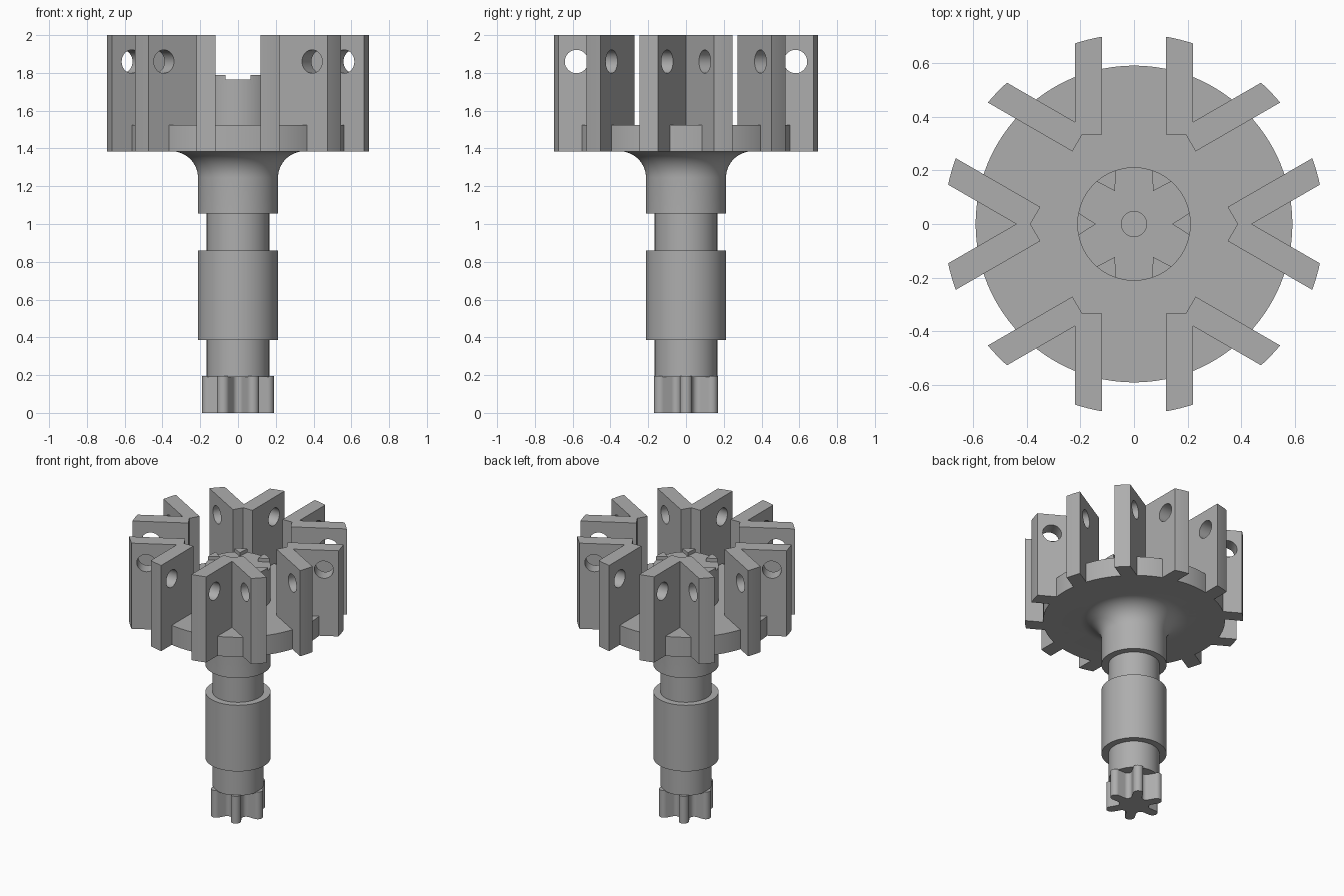
import bpy, bmesh, math
from mathutils import Matrix

if "Cube" in bpy.data.objects:
    bpy.data.objects.remove(bpy.data.objects["Cube"])

metal = bpy.data.materials.new("plain_grey")
metal.diffuse_color = (0.42, 0.42, 0.42, 1)
metal.use_nodes = True
metal.node_tree.nodes["Principled BSDF"].inputs["Base Color"].default_value = metal.diffuse_color


def finish(name, bm):
    """Turn a bmesh into a named, shaded object."""
    bmesh.ops.recalc_face_normals(bm, faces=bm.faces)
    mesh = bpy.data.meshes.new(name)
    bm.to_mesh(mesh)
    bm.free()
    mesh.materials.append(metal)
    obj = bpy.data.objects.new(name, mesh)
    bpy.context.collection.objects.link(obj)
    return obj


def smooth(obj):
    bpy.ops.object.select_all(action='DESELECT')
    obj.select_set(True)
    bpy.context.view_layer.objects.active = obj
    bpy.ops.object.shade_smooth_by_angle(angle=math.radians(30))


def prism(name, outline, z0, z1):
    bm = bmesh.new()
    face = bm.faces.new([bm.verts.new((x, y, z0)) for x, y in outline])
    ext = bmesh.ops.extrude_face_region(bm, geom=[face])
    top = [v for v in ext["geom"] if isinstance(v, bmesh.types.BMVert)]
    bmesh.ops.translate(bm, verts=top, vec=(0, 0, z1 - z0))
    return finish(name, bm)


def lathe(name, profile, steps=96):
    bm = bmesh.new()
    verts = [bm.verts.new((r, 0, z)) for r, z in profile]
    edges = [bm.edges.new(p) for p in zip(verts, verts[1:])]
    bmesh.ops.spin(bm, geom=verts + edges, cent=(0, 0, 0), axis=(0, 0, 1),
                   angle=2 * math.pi, steps=steps)
    bmesh.ops.remove_doubles(bm, verts=bm.verts, dist=1e-5)
    return finish(name, bm)


def turn(p, deg):
    a = math.radians(deg)
    return (p[0] * math.cos(a) - p[1] * math.sin(a),
            p[0] * math.sin(a) + p[1] * math.cos(a))


def arc(cx, cy, r, a0, a1, n):
    return [(cx + r * math.cos(math.radians(a0 + (a1 - a0) * i / n)),
             cy + r * math.sin(math.radians(a0 + (a1 - a0) * i / n)))
            for i in range(n + 1)]


def ring(obj, count=6):
    """Repeat an object around the vertical axis."""
    for k in range(1, count):
        dup = obj.copy()
        dup.name = f"{obj.name}_{k + 1}"
        dup.rotation_euler.z = 2 * math.pi * k / count
        bpy.context.collection.objects.link(dup)


# Turned shaft with flared neck, round plate and hub with a blind centre hole
R, G = 0.212, 0.166
profile = [(0, 0.19), (G, 0.19), (G, 0.385), (R, 0.385), (R, 0.86), (G, 0.86),
           (G, 1.055), (R, 1.055)]
profile += arc(R + 0.14, 1.245, 0.14, 180, 90, 14)
profile += [(0.592, 1.385), (0.592, 1.525), (R, 1.525), (R, 1.765),
            (0.047, 1.765), (0.047, 1.665), (0, 1.665)]
smooth(lathe("shaft_and_plate", profile))

# Six-lobed spline at the foot of the shaft
h, tip, rc, rho = 0.033, 0.19, 0.124, 0.029
lobe = arc(tip - h, 0, h, -90, 90, 12)
cx, cy = turn((rc, 0), 30)
valley = arc(cx, cy, rho, 270, 150, 8)
outline = [turn(p, 60 * k) for k in range(6) for p in lobe + valley]
smooth(prism("foot_spline", outline, 0, 0.195))

# Small raised wedges around the hub top
wedge = [(0.143, 0)] + arc(0, 0, R, -11.5, 11.5, 6)
ring(prism("hub_wedge", wedge, 1.74, 1.79))

# V bracket: one arm in its own axes, mirrored to make the other
v_in, v_out, rim = -0.22, -0.12, 0.71
arm = [(0.381, v_in)]
for i in range(7):
    v = v_in + (v_out - v_in) * i / 6
    arm.append((math.sqrt(rim * rim - v * v), v))
arm += [(0.335, v_out), (0.335, v_in * 0.88)]
upper = [turn(p, 30) for p in arm]
upper[0] = (upper[0][0], 0)
upper[-1] = (upper[-1][0], 0)
lower = [(x, -y) for x, y in reversed(upper[1:-1])]
bracket = prism("v_bracket", upper + lower, 1.385, 2.0)

# Cross holes through both arms
for side in (1, -1):
    x, y = turn((0.58, -0.17), 30)
    bm = bmesh.new()
    spin = Matrix.Rotation(math.radians(30 * side), 4, 'Z')
    bmesh.ops.create_cone(bm, cap_ends=True, segments=32, radius1=0.062,
                          radius2=0.062, depth=0.16,
                          matrix=Matrix.Translation((x, y * side, 1.86)) @ spin
                          @ Matrix.Rotation(math.pi / 2, 4, 'X'))
    cutter = finish("hole_cutter", bm)
    cutter.hide_render = True
    mod = bracket.modifiers.new("hole", 'BOOLEAN')
    mod.object, mod.operation, mod.solver = cutter, 'DIFFERENCE', 'EXACT'
    bpy.context.view_layer.objects.active = bracket
    bpy.ops.object.modifier_apply(modifier=mod.name)
    bpy.data.objects.remove(cutter)
smooth(bracket)
ring(bracket)
